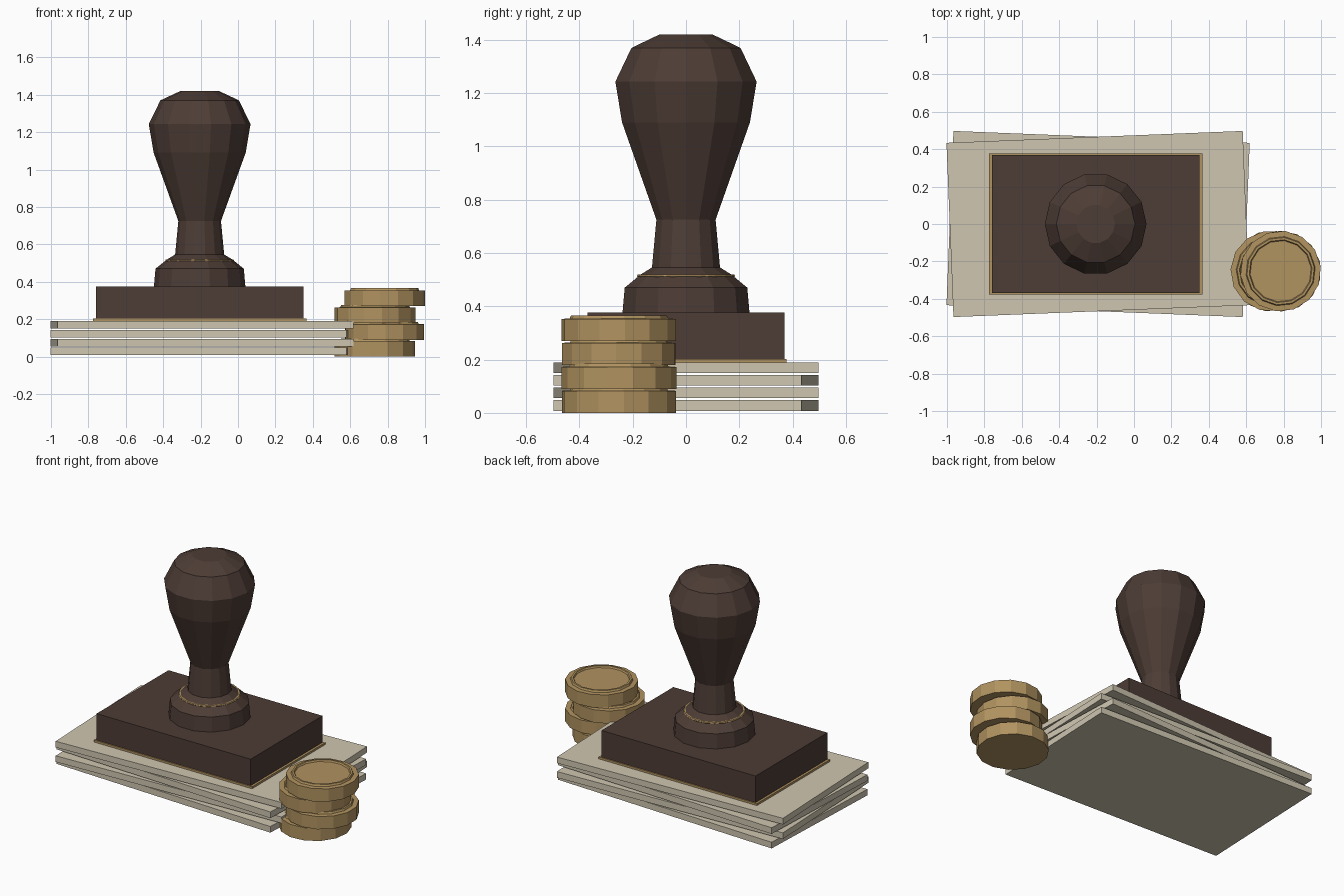
import bpy, bmesh, math
from mathutils import Matrix

if "Cube" in bpy.data.objects:
    bpy.data.objects.remove(bpy.data.objects["Cube"])


def material(name, r, g, b):
    m = bpy.data.materials.new(name)
    lin = [((c / 255 + 0.055) / 1.055) ** 2.4 for c in (r, g, b)]
    m.diffuse_color = (*lin, 1)
    m.use_nodes = True
    m.node_tree.nodes["Principled BSDF"].inputs["Base Color"].default_value = m.diffuse_color
    return m


WOOD = material("dark wood", 77, 60, 53)
BRASS = material("brass", 177, 147, 96)
PAPER = material("paper", 207, 198, 177)


def finish(bm, name, mat, loc, turn=0):
    bmesh.ops.recalc_face_normals(bm, faces=bm.faces)
    me = bpy.data.meshes.new(name)
    bm.to_mesh(me)
    bm.free()
    me.materials.append(mat)
    ob = bpy.data.objects.new(name, me)
    ob.location = loc
    ob.rotation_euler.z = math.radians(turn)
    bpy.context.collection.objects.link(ob)
    return ob


def box(name, mat, size, loc, turn=0):
    bm = bmesh.new()
    bmesh.ops.create_cube(bm, size=1, matrix=Matrix.Diagonal((*size, 1)))
    return finish(bm, name, mat, loc, turn)


def lathe(name, mat, profile, sides, loc, turn=0, closed=False):
    """Turn a (radius, height) profile; open profiles get capped ends."""
    bm = bmesh.new()
    rings = [[bm.verts.new((r * math.cos(2 * math.pi * i / sides),
                            r * math.sin(2 * math.pi * i / sides), z))
              for i in range(sides)] for r, z in profile]
    pairs = list(zip(rings, rings[1:]))
    if closed:
        pairs.append((rings[-1], rings[0]))
    else:
        bm.faces.new(rings[0])
        bm.faces.new(rings[-1])
    for a, b in pairs:
        for i in range(sides):
            j = (i + 1) % sides
            bm.faces.new((a[i], a[j], b[j], b[i]))
    return finish(bm, name, mat, loc, turn)


# Stack of four thick sheets, turned alternately
for i in range(4):
    box(f"paper_sheet_{i + 1}", PAPER, (1.585, 0.932, 0.04),
        (-0.192, 0, 0.028 + 0.0473 * i), 2.3 if i % 2 else -2.3)

# Stamp: brass plate, wooden block, turned handle, brass collar
SX = -0.205
box("stamp_plate", BRASS, (1.14, 0.754, 0.014), (SX, 0, 0.196))
box("stamp_block", WOOD, (1.11, 0.74, 0.175), (SX, 0, 0.2885))
lathe("stamp_handle", WOOD,
      [(0.245, 0.37), (0.236, 0.47), (0.175, 0.519), (0.131, 0.546),
       (0.114, 0.725), (0.246, 1.09), (0.272, 1.243), (0.21, 1.37),
       (0.103, 1.42)], 14, (SX, 0, 0))
lathe("handle_collar", BRASS,
      [(0.165, 0.509), (0.181, 0.509), (0.184, 0.514), (0.181, 0.52),
       (0.165, 0.52)], 20, (SX, 0, 0), closed=True)

# Stack of four coins, each with a raised rim on top
for i in range(4):
    lathe(f"coin_{i + 1}", BRASS,
          [(0.216, 0), (0.216, 0.083), (0.186, 0.084), (0.181, 0.096),
           (0.169, 0.096), (0.164, 0.086)],
          14, (0.784 if i % 2 else 0.732, -0.252, 0.09 * i), 5 + 9 * i)
